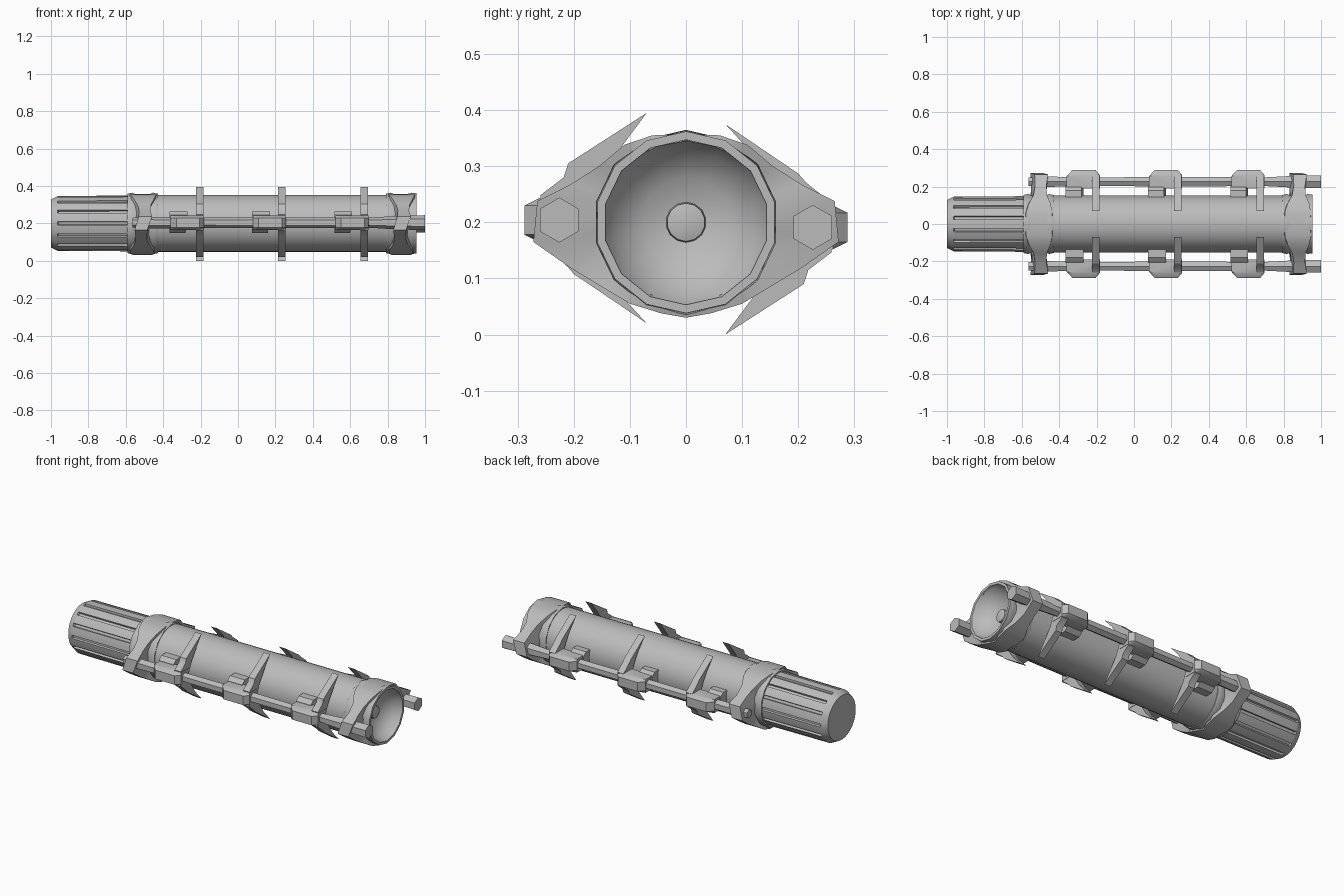
import bpy, bmesh, math

if "Cube" in bpy.data.objects:
    bpy.data.objects.remove(bpy.data.objects["Cube"])

CZ = 0.2      # height of the main axis
FLIP = 0.395  # half turn about the axis: (y, z) -> (-y, FLIP - z)

metal = bpy.data.materials.new("grey metal")
metal.diffuse_color = (0.5, 0.5, 0.5, 1)
metal.use_nodes = True
metal.node_tree.nodes["Principled BSDF"].inputs["Base Color"].default_value = metal.diffuse_color


def finish(name, verts, faces, angle=35):
    me = bpy.data.meshes.new(name)
    me.from_pydata(verts, [], faces)
    bm = bmesh.new()
    bm.from_mesh(me)
    bmesh.ops.recalc_face_normals(bm, faces=bm.faces)
    bm.to_mesh(me)
    bm.free()
    me.materials.append(metal)
    ob = bpy.data.objects.new(name, me)
    bpy.context.collection.objects.link(ob)
    bpy.ops.object.select_all(action='DESELECT')
    ob.select_set(True)
    bpy.context.view_layer.objects.active = ob
    bpy.ops.object.shade_smooth_by_angle(angle=math.radians(angle))
    return ob


def loft(name, rings, caps=True, closed=False, angle=35):
    """Skin a list of equally long point rings."""
    n, m = len(rings[0]), len(rings)
    verts = [p for r in rings for p in r]
    faces = []
    for i in range(m if closed else m - 1):
        k = (i + 1) % m
        for j in range(n):
            j2 = (j + 1) % n
            faces.append((i * n + j, i * n + j2, k * n + j2, k * n + j))
    if caps and not closed:
        faces.append(tuple(range(n)))
        faces.append(tuple(range((m - 1) * n, m * n)))
    return finish(name, verts, faces, angle)


def circle(x, r, n, cy=0, cz=CZ, turn=0):
    return [(x, cy + r * math.cos(turn + 2 * math.pi * i / n),
             cz + r * math.sin(turn + 2 * math.pi * i / n)) for i in range(n)]


def side_map(s, pts):
    """s = 0 keeps the left side, s = 1 gives it a half turn."""
    return [(x, -y, FLIP - z) if s else (x, y, z) for x, y, z in pts]


# main tube
loft("main_tube", [circle(x, 0.152, 40) for x in (-0.58, 0.80)])

# ribbed grip
RIBS = 14


def ribbed(x, r, depth):
    pts = []
    for i in range(RIBS):
        for f, d in ((0, 0), (0.36, 0), (0.72, 0), (0.75, depth), (0.97, depth)):
            a = 2 * math.pi * (i + f + 0.14) / RIBS
            pts.append((x, (r - d) * math.cos(a), CZ + (r - d) * math.sin(a)))
    return pts


loft("ribbed_grip", [ribbed(-1.0, 0.128, 0), ribbed(-0.965, 0.146, 0),
                     ribbed(-0.96, 0.147, 0.012), ribbed(-0.57, 0.149, 0.012)], angle=25)

# outline stations of a collar band: y, z, half width along x (right half, top to bottom)
BAND = [(0.0, 0.357, 0.068), (0.06, 0.355, 0.07), (0.11, 0.338, 0.058),
        (0.155, 0.30, 0.036), (0.205, 0.268, 0.03), (0.265, 0.238, 0.036),
        (0.272, 0.165, 0.034), (0.205, 0.118, 0.03), (0.15, 0.085, 0.04),
        (0.10, 0.055, 0.062), (0.045, 0.038, 0.062), (0.0, 0.03, 0.05)]


def collar(name, cx):
    outline = BAND + [(-y, z, w) for y, z, w in reversed(BAND[1:-1])]
    rings = []
    for y, z, w in outline:
        d = math.hypot(y, z - CZ)
        k = min(0.145, d) / d
        iy, iz = y * k, CZ + (z - CZ) * k
        skew = 0.014 if z > 0.2 else -0.008
        rings.append([(cx - w + skew * abs(y) * 4, y, z), (cx + w + skew * abs(y) * 4, y, z),
                      (cx + w * 1.1, iy, iz), (cx - w * 1.1, iy, iz)])
    loft(name + "_band", rings, closed=True, angle=40)
    # thin ring beneath the band
    prof = [(-0.082, 0.150), (-0.082, 0.162), (-0.055, 0.168), (-0.035, 0.158),
            (0.035, 0.158), (0.055, 0.168), (0.082, 0.162), (0.082, 0.150)]
    loft(name + "_ring", [circle(cx + x, r * 0.98, 14, turn=math.pi / 14) for x, r in prof],
         caps=False, angle=40)


collar("rear_collar", -0.51)
collar("front_collar", 0.873)

# hollow emitter cone with a small button at its bottom
loft("emitter_cone", [circle(x, r, 14, turn=math.pi / 14) for x, r in
                      ((0.79, 0.15), (0.955, 0.162), (0.955, 0.15), (0.91, 0.13),
                       (0.875, 0.08), (0.865, 0.036), (0.885, 0.034), (0.889, 0.02))])

# claws, outline in y and z (left side)
UPPER = [(-0.07, 0.395), (-0.21, 0.305), (-0.218, 0.28), (-0.26, 0.248),
         (-0.25, 0.20), (-0.185, 0.215), (-0.165, 0.265), (-0.128, 0.317)]
LOWER = [(-0.07, 0.02), (-0.20, 0.108), (-0.215, 0.125), (-0.265, 0.165),
         (-0.25, 0.21), (-0.185, 0.19), (-0.165, 0.14), (-0.128, 0.083)]
# clamp outline seen from above: x offset, outer y
CLAMP = [(-0.155, 0.19), (-0.155, 0.255), (-0.125, 0.288), (0.0, 0.288),
         (0.022, 0.262), (0.022, 0.19)]

for s, label in ((0, "left"), (1, "right")):
    # long side rod, six-sided
    rod = [(-0.565, 0.026), (-0.48, 0.032), (-0.2, 0.027), (0.25, 0.029),
           (0.7, 0.027), (0.85, 0.036), (1.0, 0.04)]
    loft(label + "_rod", [side_map(s, circle(x, r, 6, -0.226, 0.204, math.pi / 2))
                          for x, r in rod], angle=40)
    for i in range(3):
        x = -0.205 + 0.44 * i
        for part, shape in (("upper", UPPER), ("lower", LOWER)):
            loft(f"{label}_{part}_claw_{i + 1}",
                 [side_map(s, [(x + dx, y, z) for y, z in shape])
                  for dx in (-0.02, 0.02)])
        # clamp around the rod
        loft(f"{label}_clamp_{i + 1}",
             [side_map(s, [(x + dx, -y if y < 0.28 or 0.17 < z < 0.24 else -0.262, z)
                           for dx, y in CLAMP]) for z in (0.165, 0.178, 0.23, 0.243)])
        # foot resting on the tube
        loft(f"{label}_foot_{i + 1}",
             [side_map(s, [(x - 0.16, y, z), (x - 0.075, y, z),
                           (x - 0.065, y, z + h), (x - 0.16, y, z + h)])
              for y, z, h in ((-0.135, 0.15, 0.115), (-0.18, 0.15, 0.115), (-0.205, 0.17, 0.075))])
